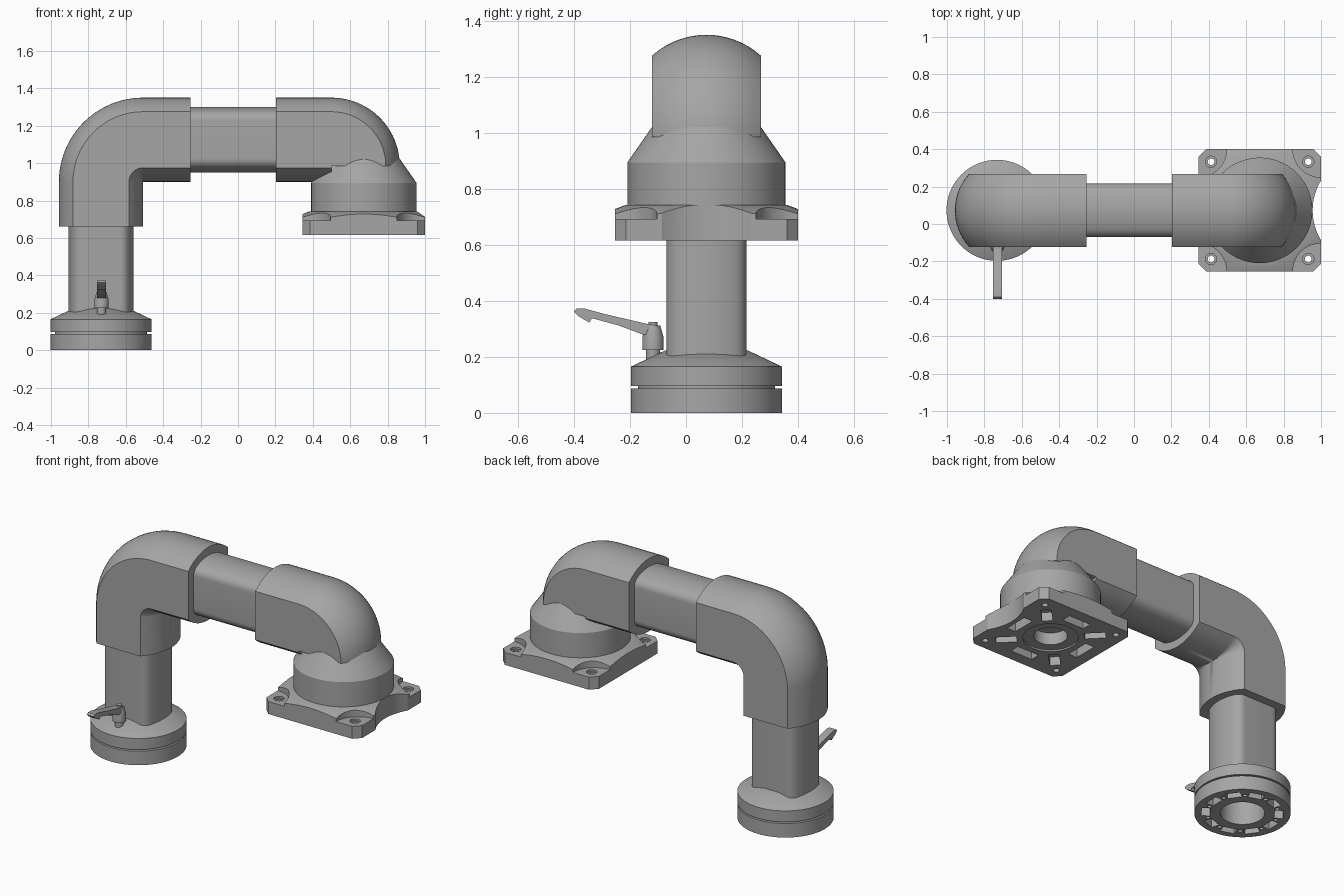
import bpy, bmesh
from math import pi, sin, cos, radians, sqrt
from mathutils import Matrix, Vector

if "Cube" in bpy.data.objects:
    bpy.data.objects.remove(bpy.data.objects["Cube"])

grey = bpy.data.materials.new("plain grey")
grey.use_nodes = True
COLOUR = (0.38, 0.38, 0.38, 1)
grey.diffuse_color = COLOUR
grey.node_tree.nodes["Principled BSDF"].inputs["Base Color"].default_value = COLOUR

YC = 0.073            # shared centre line of the arm
COL_X, HEAD_X = -0.7325, 0.672
BEAM_Z = 1.125


def finish(bm, name, angle=30):
    bmesh.ops.remove_doubles(bm, verts=bm.verts, dist=1e-5)
    bmesh.ops.recalc_face_normals(bm, faces=bm.faces)
    mesh = bpy.data.meshes.new(name)
    bm.to_mesh(mesh)
    bm.free()
    mesh.materials.append(grey)
    mesh.shade_smooth()
    mesh.set_sharp_from_angle(angle=radians(angle))
    ob = bpy.data.objects.new(name, mesh)
    bpy.context.scene.collection.objects.link(ob)
    return ob


def loft(name, rings):
    """Skin closed rings of points and cap both ends."""
    bm = bmesh.new()
    rows = [[bm.verts.new(p) for p in ring] for ring in rings]
    n = len(rows[0])
    for a, b in zip(rows, rows[1:]):
        for i in range(n):
            bm.faces.new((a[i], a[(i + 1) % n], b[(i + 1) % n], b[i]))
    bm.faces.new(rows[0])
    bm.faces.new(rows[-1])
    return finish(bm, name)


def lathe(name, profile, x, y, steps=72):
    return loft(name, [[(x + r * cos(2 * pi * i / steps), y + r * sin(2 * pi * i / steps), z)
                        for i in range(steps)] for r, z in profile])


def prism(name, outline, axis, low, high):
    """Extrude a 2D outline along x or z."""
    place = (lambda a, b, c: (c, a, b)) if axis == "x" else (lambda a, b, c: (a, b, c))
    return loft(name, [[place(a, b, c) for a, b in outline] for c in (low, high)])


def pocket(x, y, angle, radius, radial, tangential, top):
    """Rectangular cutter at an angle around a centre, open below."""
    bm = bmesh.new()
    low = -0.05 + (0.6 if top > 0.5 else 0)
    m = (Matrix.Translation((x, y, (low + top) / 2)) @ Matrix.Rotation(angle, 4, "Z")
         @ Matrix.Translation((radius, 0, 0))
         @ Matrix.Diagonal((radial, tangential, top - low, 1)))
    bmesh.ops.create_cube(bm, size=1, matrix=m)
    return finish(bm, "cutter")


def boolean(ob, cutters, operation="DIFFERENCE"):
    for c in cutters:
        c.hide_render = True
        mod = ob.modifiers.new("cut", "BOOLEAN")
        mod.operation, mod.solver, mod.object = operation, "EXACT", c
    bpy.context.view_layer.update()
    done = bpy.data.meshes.new_from_object(ob.evaluated_get(bpy.context.evaluated_depsgraph_get()))
    ob.modifiers.clear()
    ob.data = done
    done.shade_smooth()
    done.set_sharp_from_angle(angle=radians(30))
    for c in cutters:
        bpy.data.objects.remove(c)


def section(w, h, e, fillet=0.0, steps=16):
    """Flat-sided section with domed top and bottom: half width, half height, edge height."""
    s = h - e
    rad = (w * w + s * s) / (2 * s)
    dome = lambda y: h - rad + sqrt(rad * rad - y * y)
    end = w - fillet
    top = [(end * (1 - 2 * i / steps), dome(end * (1 - 2 * i / steps))) for i in range(steps + 1)]
    if fillet:
        corner = []
        for i in range(6):
            t = i / 6
            corner.append(((1 - t) ** 2 * w + 2 * t * (1 - t) * w + t * t * end,
                           (1 - t) ** 2 * (e - fillet) + 2 * t * (1 - t) * e + t * t * dome(end)))
        top = corner + top + [(-y, z) for y, z in reversed(corner)]
    return top + [(-y, -z) for y, z in top]


def ring(sec, x, z, angle, limit=9):
    """Place a section on the arm plane; angle 0 faces up, 90 faces outward."""
    ux, uz = sin(angle), cos(angle)
    return [(x + max(d, -limit) * ux, YC + y, z + max(d, -limit) * uz) for y, d in sec]


SOCKET = section(0.195, 0.225, 0.15)
TUBE = section(0.1425, 0.175, 0.135, 0.035)

# straight tubes
loft("column_tube", [ring(TUBE, COL_X, z, -pi / 2) for z in (0.2, 0.75)])
loft("beam_tube", [ring(TUBE, x, BEAM_Z, 0) for x in (-0.35, 0.3)])

# elbow above the column
bx, bz, br = -0.5075, 0.9, 0.225
path = [ring(SOCKET, COL_X, 0.662, -pi / 2)]
for i in range(25):
    a = -pi / 2 * (1 - i / 24)
    path.append(ring(SOCKET, bx + br * sin(a), bz + br * cos(a), a))
path.append(ring(SOCKET, -0.255, BEAM_Z, 0))
loft("column_elbow", path)

# elbow above the mounting head
hx, hz = 0.5, 0.985
hr = BEAM_Z - hz
loft("head_elbow_socket", [ring(SOCKET, x, BEAM_Z, 0) for x in (0.203, hx)])
loft("head_elbow_bend", [ring(SOCKET, hx + hr * sin(a), hz + hr * cos(a), a, hr)
                         for a in [pi / 2 * i / 24 for i in range(25)]])

# mounting head
lathe("head_collar", [(0.282, 0.7), (0.282, 0.895), (0.195, 1.02)], HEAD_X, YC)

# square flange: sloped top, corner seats, side notch, bolt holes, ribs below
H, C = 0.327, 0.04
outline = [(H, C - H), (H, H - C), (H - C, H), (C - H, H),
           (-H, H - C), (-H, C - H), (C - H, -H), (H - C, -H)]
flange = prism("mounting_flange", [(HEAD_X + a, YC + b) for a, b in outline], "z", 0.615, 0.76)
boolean(flange, [lathe("cutter", [(0.6, 0.5), (0.6, 0.692), (0.42, 0.692), (0.29, 0.742)],
                       HEAD_X, YC)], "INTERSECT")
cuts = [lathe("cutter", [(0.307, 0.5), (0.307, 0.8)], 1.262, YC),
        lathe("cutter", [(0.095, 0.5), (0.095, 0.71)], HEAD_X, YC),
        lathe("cutter", [(0.155, 0.5), (0.155, 0.625)], HEAD_X, YC)]
for sx in (-1, 1):
    for sy in (-1, 1):
        cuts.append(lathe("cutter", [(0.15, 0.692), (0.15, 0.8)], HEAD_X + sx * H, YC + sy * H))
        cuts.append(lathe("cutter", [(0.018, 0.5), (0.018, 0.68), (0.03, 0.68), (0.03, 0.8)],
                          HEAD_X + sx * 0.26, YC + sy * 0.26, 24))
for i in range(4):
    cuts.append(pocket(HEAD_X, YC, i * pi / 2, 0.225, 0.06, 0.15, 0.67))
    cuts.append(pocket(HEAD_X, YC, i * pi / 2 + pi / 4, 0.25, 0.12, 0.06, 0.67))
boolean(flange, cuts)

# round swivel base with groove, bore and ribbed underside
base = lathe("swivel_base", [(0.27, 0), (0.27, 0.087), (0.245, 0.087), (0.245, 0.096),
                             (0.27, 0.096), (0.27, 0.165), (0.15, 0.222)], COL_X, YC)
cuts = [lathe("cutter", [(0.125, -0.1), (0.125, 0.19)], COL_X, YC)]
for i in range(10):
    cuts.append(pocket(COL_X, YC, i * pi / 5, 0.205, 0.05, 0.085, 0.05))
    a = (i + 0.5) * pi / 5
    cuts.append(lathe("cutter", [(0.012, -0.1), (0.012, 0.04)],
                      COL_X + 0.2 * cos(a), YC + 0.2 * sin(a), 16))
boolean(base, cuts)

# clamping lever
LX, LY = -0.73, -0.118
lathe("lever_post", [(0.025, 0.18), (0.025, 0.235)], LX, LY, 24)
lathe("lever_hub", [(0.038, 0.225), (0.038, 0.27), (0.026, 0.312), (0.016, 0.312),
                    (0.016, 0.324)], LX, LY, 32)
arm = [(-0.10, 0.312), (-0.14, 0.318), (-0.29, 0.353), (-0.36, 0.372), (-0.39, 0.372),
       (-0.40, 0.362), (-0.385, 0.346), (-0.345, 0.322), (-0.335, 0.338),
       (-0.24, 0.312), (-0.155, 0.28), (-0.115, 0.28)]
prism("lever_arm", arm, "x", LX - 0.024, LX + 0.024)
